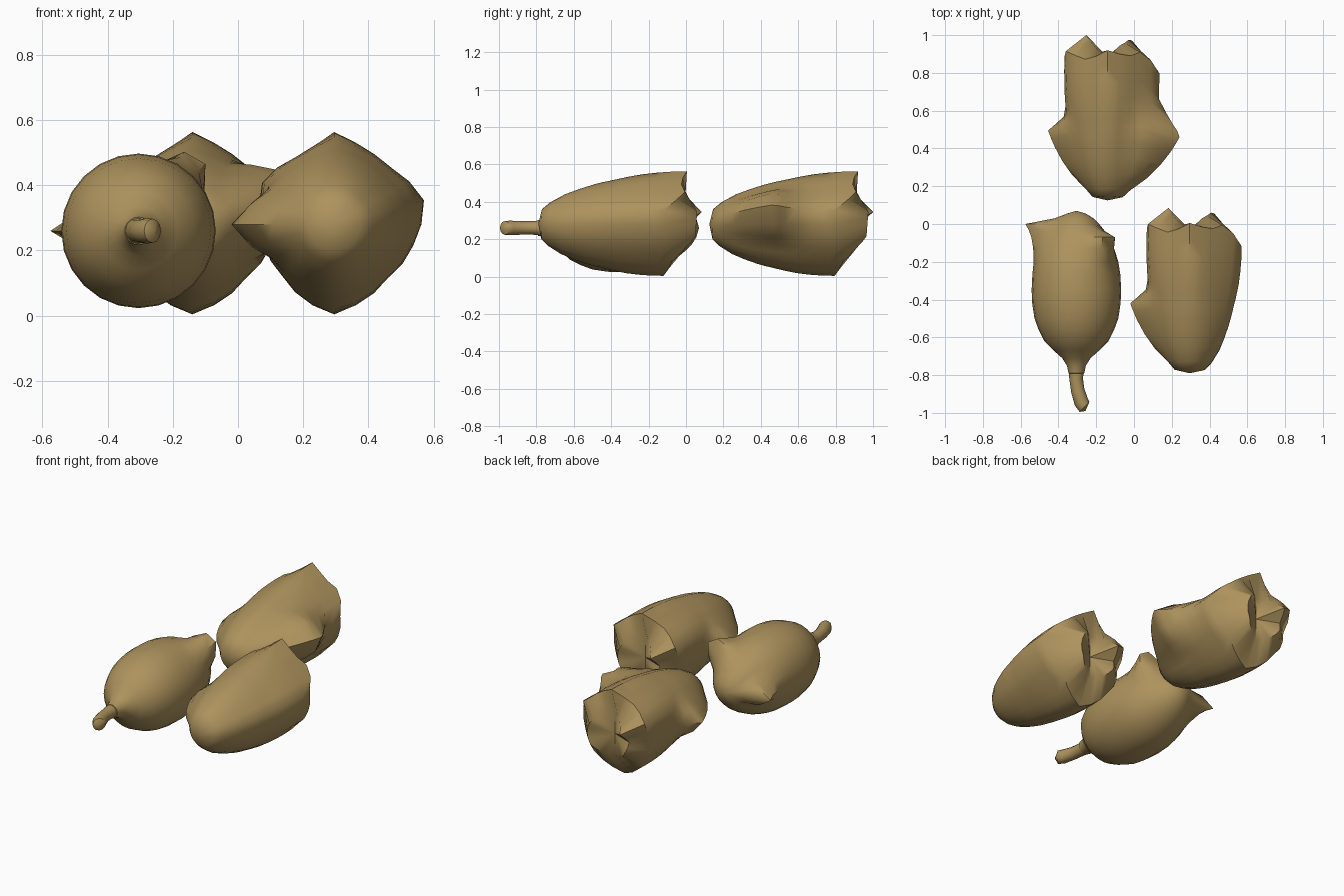
import bpy, bmesh, math

if "Cube" in bpy.data.objects:
    bpy.data.objects.remove(bpy.data.objects["Cube"])

mat = bpy.data.materials.new("dry_tan_husk")
mat.diffuse_color = (0.42, 0.29, 0.11, 1)
mat.use_nodes = True
mat.node_tree.nodes["Principled BSDF"].inputs["Base Color"].default_value = mat.diffuse_color
N = 24


def interp(table, a, period=None):
    """Piecewise linear lookup, optionally periodic."""
    if period:
        table = [(table[-1][0] - period, table[-1][1])] + table + [(table[0][0] + period, table[0][1])]
    for (x0, v0), (x1, v1) in zip(table, table[1:]):
        if x0 <= a <= x1:
            return v0 + (v1 - v0) * (a - x0) / (x1 - x0)
    return table[-1][1] if a > table[-1][0] else table[0][1]


def skin(name, start, rings, end, smooth=50):
    """Close a stack of point rings with a tip at each end."""
    bm = bmesh.new()
    loops = [[bm.verts.new(p) for p in ring] for ring in rings]
    a, b = bm.verts.new(start), bm.verts.new(end)
    n = len(loops[0])
    for i in range(n):
        j = (i + 1) % n
        bm.faces.new((a, loops[0][i], loops[0][j]))
        bm.faces.new((b, loops[-1][j], loops[-1][i]))
        for p, q in zip(loops, loops[1:]):
            bm.faces.new((p[i], q[i], q[j], p[j]))
    bmesh.ops.recalc_face_normals(bm, faces=bm.faces)
    me = bpy.data.meshes.new(name)
    bm.to_mesh(me)
    bm.free()
    me.materials.append(mat)
    ob = bpy.data.objects.new(name, me)
    bpy.context.collection.objects.link(ob)
    bpy.ops.object.select_all(action='DESELECT')
    ob.select_set(True)
    bpy.context.view_layer.objects.active = ob
    bpy.ops.object.shade_smooth_by_angle(angle=math.radians(smooth))
    return ob


def spiked(r, deg, y, spikes):
    """Pull the radius out to each thorn: (angle, y, reach, half angle, front, back)."""
    for sa, sy, reach, half, front, back in spikes:
        da = abs((deg - sa + 180) % 360 - 180) / half
        dy = (sy - y) / front if y < sy else (y - sy) / back
        k = max(0, 1 - da) * max(0, 1 - dy)
        r += max(0, reach - r) * k
    return r


def polar(cx, cz, r, deg, y):
    a = math.radians(deg)
    return (cx + r * math.cos(a), y, cz + r * math.sin(a))


ANGLES = [i * 360 / N for i in range(N)]

# Open husks: widening body with a ragged rim and folded-in back
PROFILE = [(.025, .08), (.08, .115), (.18, .155), (.28, .18), (.38, .2), (.44, .209), (.5, .216),
           (.55, .222), (.6, .228), (.7, .237), (.8, .241), (.9, .242), (1, .24)]
OUTLINE = [(15, .285), (45, .245), (68, .247), (90, .283), (112, .23), (150, .255), (180, .215),
           (205, .22), (225, .22), (250, .25), (270, .276), (290, .25), (315, .23), (345, .25)]
RIM = [(15, -.12), (40, .0), (65, -.03), (90, .005), (115, -.05), (150, 0), (180, -.05),
       (215, -.05), (270, -.12), (315, -.06)]
FOLD = [(30, .06), (60, .03), (90, -.03), (120, .02), (150, .085), (180, .02), (210, .04),
        (270, -.03), (330, .05)]


def husk(name, cx, oy, spikes):
    cz, tip = .28, -.79
    rings = []
    for t, pr in PROFILE:
        ring = []
        for d in ANGLES:
            y = tip + t * (interp(RIM, d, 360) - tip)
            r = pr * (1 + t * (interp(OUTLINE, d, 360) / .24 - 1))
            ring.append(polar(cx, cz, spiked(r, d, y, spikes), d, y + oy))
        rings.append(ring)
    rings.append([polar(cx, cz, .13, d, interp(FOLD, d, 360) + oy) for d in ANGLES])
    skin(name, (cx, tip + oy, cz), rings, (cx, oy - .03, cz))


side_thorn = (180, -.42, .315, 32, .3, .09)
husk("right_husk", .295, 0, [side_thorn])
husk("back_husk", -.14, .915, [side_thorn, (15, -.445, .4, 40, .3, .2)])

# Round closed pod with two thorns near its back
CX, CZ = -.305, .26
pod = [(-.79, .042), (-.75, .05), (-.71, .075), (-.67, .12), (-.62, .17), (-.56, .2), (-.5, .222),
       (-.42, .234), (-.35, .237), (-.27, .233), (-.2, .222), (-.13, .2), (-.07, .17), (-.03, .145),
       (0, .12), (.03, .09), (.055, .05)]
thorns = [(180, 0, .27, 30, .22, .035), (45, -.07, .29, 32, .16, .05), (60, -.07, .28, 22, .16, .05)]
skin("stemmed_pod", (CX, -.8, CZ),
     [[polar(CX, CZ, spiked(r, d, y, thorns), d, y) for d in ANGLES] for y, r in pod],
     (CX, .07, CZ))

# Bent stem: (x, y, radius, sideways lean of the cut)
stem = [(-.306, -.74, .045, 0), (-.306, -.82, .036, .1), (-.298, -.88, .036, .25),
        (-.28, -.94, .039, .5), (-.262, -.968, .037, .8)]
skin("stem", (-.306, -.73, CZ),
     [[(x + r * math.cos(math.radians(d)) * math.cos(l), y + r * math.cos(math.radians(d)) * math.sin(l),
        CZ + r * math.sin(math.radians(d))) for d in ANGLES[::2]] for x, y, r, l in stem],
     (-.257, -.99, CZ))
